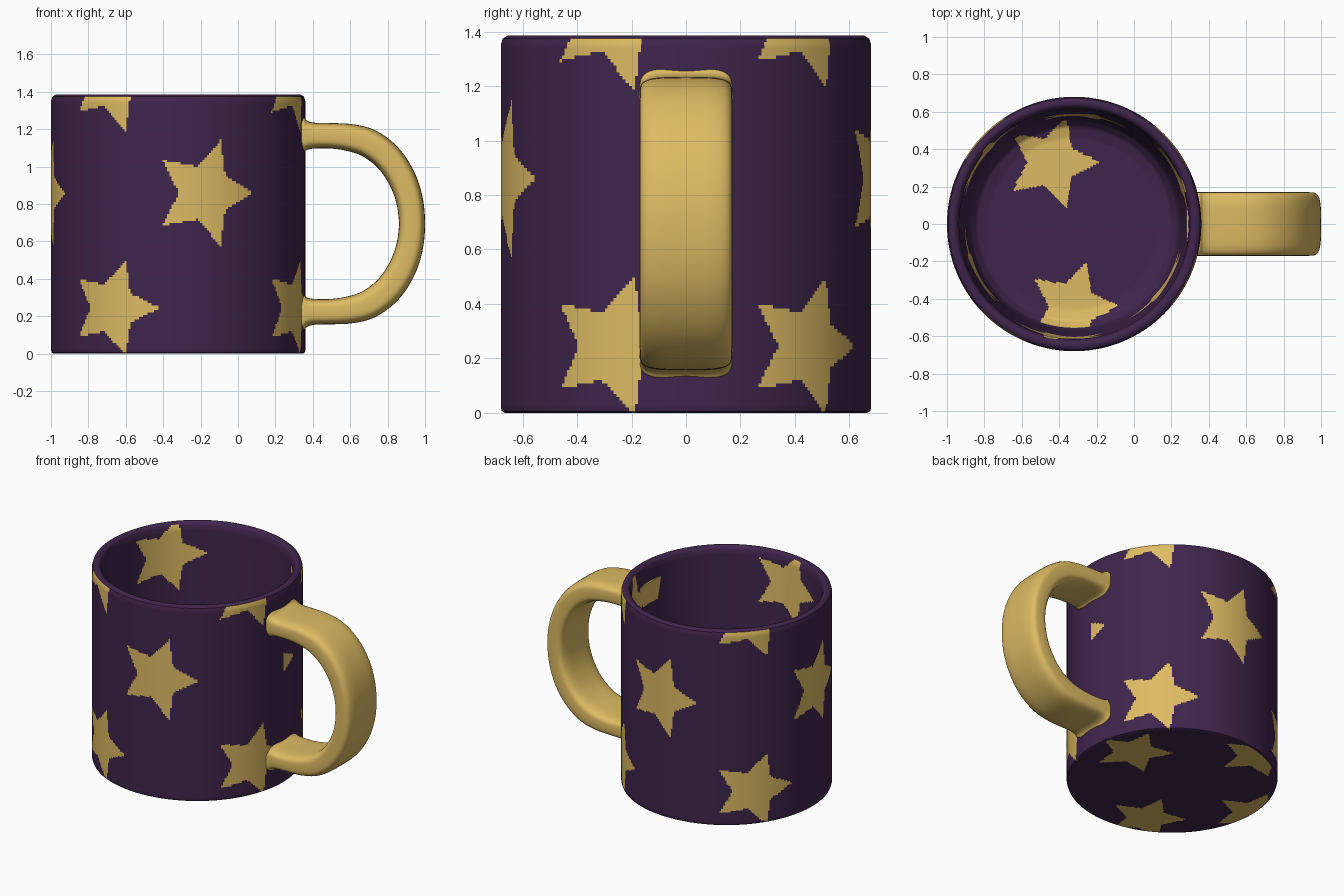
import bpy, math
from mathutils import Vector

if "Cube" in bpy.data.objects:
    bpy.data.objects.remove(bpy.data.objects["Cube"])

CX = -0.32      # mug axis
SEG = 360       # one face column per degree


def material(name, rgb):
    m = bpy.data.materials.new(name)
    m.diffuse_color = (*rgb, 1)
    m.use_nodes = True
    m.node_tree.nodes["Principled BSDF"].inputs["Base Color"].default_value = m.diffuse_color
    return m


purple = material("dark_purple", (0.050, 0.0185, 0.071))
gold = material("gold", (0.73, 0.50, 0.127))


def make_object(name, verts, faces, mats, indices=None, angle=40):
    me = bpy.data.meshes.new(name)
    me.from_pydata(verts, [], faces)
    for m in mats:
        me.materials.append(m)
    if indices:
        me.polygons.foreach_set("material_index", indices)
    me.update()
    ob = bpy.data.objects.new(name, me)
    bpy.context.collection.objects.link(ob)
    bpy.ops.object.select_all(action='DESELECT')
    ob.select_set(True)
    bpy.context.view_layer.objects.active = ob
    bpy.ops.object.shade_smooth_by_angle(angle=math.radians(angle))
    return ob


def in_star(u, v):
    """Unit five-pointed star with one tip along +u."""
    r = math.hypot(u, v)
    if r > 1:
        return False
    a = math.radians(abs((math.degrees(math.atan2(v, u)) + 36) % 72 - 36))
    return 0.294 * r * math.cos(a) + 0.5955 * r * math.sin(a) < 0.294


# Stars wrapped round the walls: (degrees from front, z, degree radius, z radius).
# The pattern has a seam behind the handle, at 90 degrees.
outer_stars = []
for k in range(4):
    outer_stars += [(131.7 + 98.3 * k, 0.245, 23.7, 0.264),
                    (77 + 98.4 * k, 0.86, 23.7, 0.298),
                    (131.7 + 98.3 * k, 1.465, 23.7, 0.292)]
inner_stars = []
for k in range(3):
    inner_stars += [(115 + 119.5 * k, 1.17, -26, 0.26),
                    (176 + 119.5 * k, 0.56, -26, 0.28)]
# Flat stars (x, y from the axis, radius)
base_stars = [(0.43, 0.13, 0.26), (-0.18, -0.47, 0.26),
              (-0.22, 0.60, 0.26), (-0.66, 0.02, 0.26)]
floor_stars = [(-0.12, 0.33, 0.26), (-0.01, -0.44, 0.25)]


def wall_hit(stars, deg, z):
    return any(in_star((deg - a) / ra, (z - c) / rz) for a, c, ra, rz in stars)


def flat_hit(stars, x, y):
    return any(in_star((x - a) / r, (y - b) / r) for a, b, r in stars)


# Mug body: lathed profile, finely divided so the stars can be picked by face
corners = [(0.006, 0, 'base'), (0.665, 0, 'outer'), (0.676, 0.006, 'outer'),
           (0.68, 0.02, 'outer'), (0.68, 1.35, 'outer'), (0.673, 1.374, 'rim'),
           (0.655, 1.385, 'rim'), (0.638, 1.384, 'rim'), (0.624, 1.372, 'inner'),
           (0.615, 1.34, 'inner'), (0.57, 0.22, 'inner'), (0.555, 0.155, 'floor'),
           (0.52, 0.115, 'floor'), (0.46, 0.10, 'floor'), (0.006, 0.10, None)]
profile, zones = [], []
for (r0, z0, tag), (r1, z1, _) in zip(corners, corners[1:]):
    n = max(1, round(math.hypot(r1 - r0, z1 - z0) / 0.0125))
    for i in range(n):
        profile.append((r0 + (r1 - r0) * i / n, z0 + (z1 - z0) * i / n))
        zones.append(tag)
profile.append(corners[-1][:2])

# Columns start at the seam (90 degrees = handle side)
dirs = [(math.sin(math.radians(90 + j)), -math.cos(math.radians(90 + j))) for j in range(SEG)]
verts = [(CX + r * dx, r * dy, z) for r, z in profile for dx, dy in dirs]
faces, index = [], []
for i, zone in enumerate(zones):
    r = (profile[i][0] + profile[i + 1][0]) / 2
    z = (profile[i][1] + profile[i + 1][1]) / 2
    for j in range(SEG):
        k = (j + 1) % SEG
        faces.append((i * SEG + j, i * SEG + k, (i + 1) * SEG + k, (i + 1) * SEG + j))
        deg = 90.5 + j
        x, y = r * math.sin(math.radians(deg)), -r * math.cos(math.radians(deg))
        hit = False
        if zone == 'outer':
            hit = z < 1.37 and wall_hit(outer_stars, deg, z)
        elif zone == 'inner':
            hit = wall_hit(inner_stars, deg, z)
        elif zone == 'base':
            hit = flat_hit(base_stars, x, y)
        elif zone == 'floor':
            hit = flat_hit(floor_stars, x, y)
        index.append(int(hit))
last = len(profile) - 1
faces.append(tuple(reversed(range(SEG))))
faces.append(tuple(last * SEG + j for j in range(SEG)))
index += [0, 0]
make_object("mug_body", verts, faces, [purple, gold], index)

# Handle: rounded-rectangle section swept along a mirrored curve (x, z, half thickness)
MID = 0.695
half = [(0.28, 1.185, 0.075), (0.335, 1.182, 0.078), (0.352, 1.172, 0.092), (0.37, 1.168, 0.078),
        (0.41, 1.166, 0.069), (0.50, 1.165, 0.068), (0.60, 1.155, 0.073),
        (0.70, 1.125, 0.077), (0.80, 1.05, 0.077), (0.875, 0.94, 0.075),
        (0.917, 0.82, 0.072)]
pts = [Vector(p) for p in half] + [Vector((0.93, MID, 0.07))]
pts += [Vector((x, 2 * MID - z, t)) for x, z, t in reversed(half)]


def spline(p, steps):
    out = []
    for i in range(len(p) - 1):
        a, b, c, d = p[max(i - 1, 0)], p[i], p[i + 1], p[min(i + 2, len(p) - 1)]
        for s in range(steps):
            t = s / steps
            out.append(0.5 * (2 * b + (c - a) * t + (2 * a - 5 * b + 4 * c - d) * t * t
                              + (3 * b - a - 3 * c + d) * t ** 3))
    return out + [p[-1]]


path = spline(pts, 5)
N = 48
power = lambda v: math.copysign(abs(v) ** 0.5, v)
section = [(power(math.cos(2 * math.pi * k / N)), power(math.sin(2 * math.pi * k / N)))
           for k in range(N)]
verts, faces = [], []
for i, p in enumerate(path):
    tan = path[min(i + 1, len(path) - 1)] - path[max(i - 1, 0)]
    tx, tz = Vector((tan.x, tan.z if len(tan) > 3 else tan.y)).normalized()
    if p.x < 0.45:              # keep the roots square to the wall
        tx, tz = (1, 0) if p.y > MID else (-1, 0)
    for a, b in section:
        verts.append((p.x - tz * b * p.z, 0.17 * a, p.y + tx * b * p.z))
for i in range(len(path) - 1):
    for k in range(N):
        n = (k + 1) % N
        faces.append((i * N + k, (i + 1) * N + k, (i + 1) * N + n, i * N + n))
faces.append(tuple(range(N)))
faces.append(tuple((len(path) - 1) * N + k for k in reversed(range(N))))
handle = make_object("handle", verts, faces, [gold], angle=60)

# Make the handle normals consistently face outward
bpy.ops.object.mode_set(mode='EDIT')
bpy.ops.mesh.select_all(action='SELECT')
bpy.ops.mesh.normals_make_consistent(inside=False)
bpy.ops.object.mode_set(mode='OBJECT')
